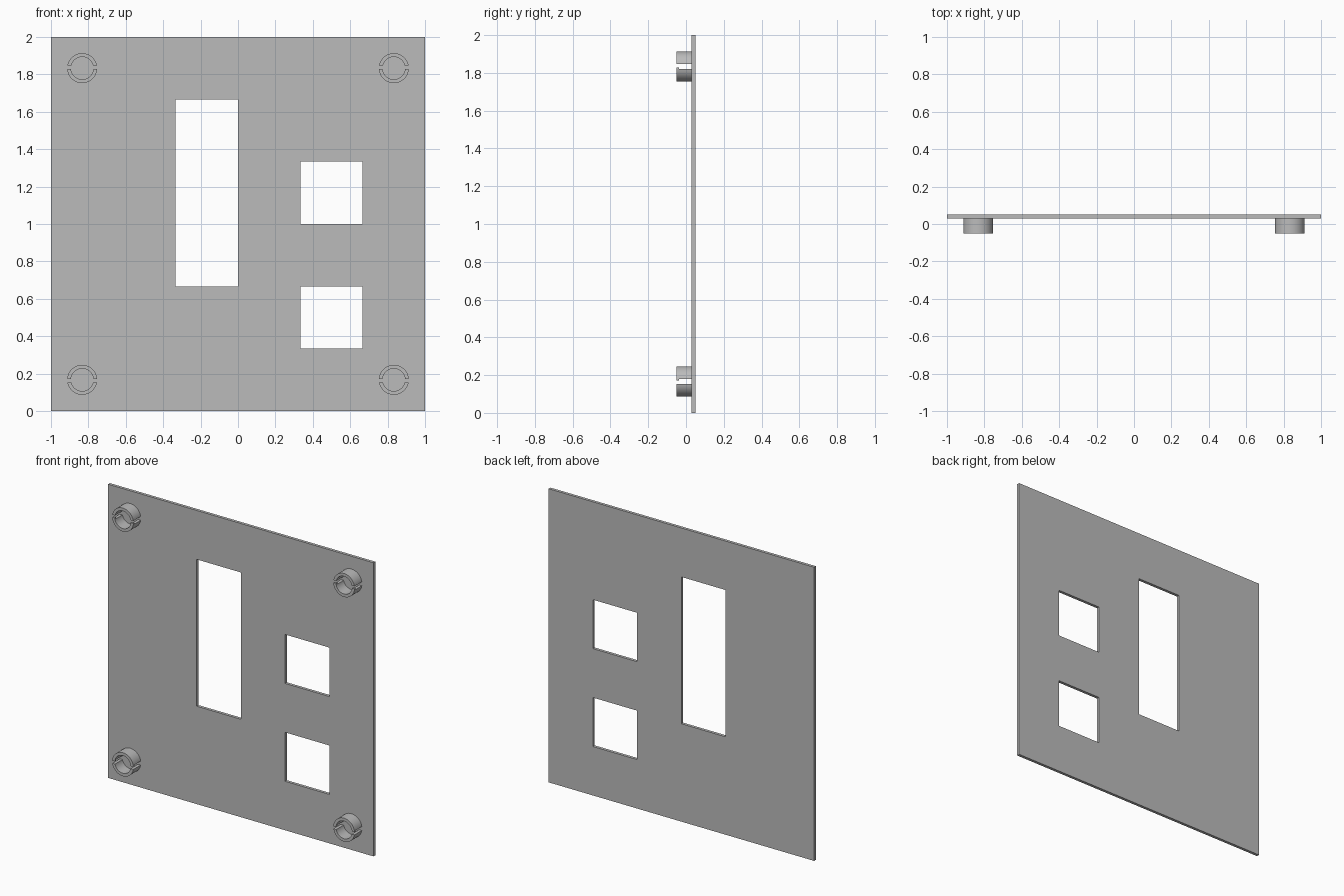
import bpy, bmesh, math
from mathutils import Vector

cube = bpy.data.objects.get("Cube")
if cube:
    bpy.data.objects.remove(cube)

grey = bpy.data.materials.new("plain grey")
grey.use_nodes = True
colour = (0.5, 0.5, 0.5, 1)
grey.diffuse_color = colour
grey.node_tree.nodes["Principled BSDF"].inputs["Base Color"].default_value = colour

FRONT, SEAT, BACK = -0.05, 0.03, 0.05      # peg tips, plate front, plate back
OUTER, INNER, SLOT = 0.08, 0.06, 0.0133    # peg radii and half slot height
CORNER = 5 / 6


def finish(name, bm, smooth=False):
    bmesh.ops.recalc_face_normals(bm, faces=bm.faces)
    mesh = bpy.data.meshes.new(name)
    bm.to_mesh(mesh)
    bm.free()
    mesh.materials.append(grey)
    obj = bpy.data.objects.new(name, mesh)
    bpy.context.collection.objects.link(obj)
    if smooth:
        bpy.ops.object.select_all(action="DESELECT")
        obj.select_set(True)
        bpy.context.view_layer.objects.active = obj
        bpy.ops.object.shade_smooth_by_angle(angle=math.radians(30))
    return obj


def extrude_back(bm, faces, depth):
    new = bmesh.ops.extrude_face_region(bm, geom=faces, use_keep_orig=True)["geom"]
    verts = [g for g in new if isinstance(g, bmesh.types.BMVert)]
    bmesh.ops.translate(bm, verts=verts, vec=(0, depth, 0))


# Plate: a six by six layout with the window cells left out
def is_window(col, row):
    tall = col == 2 and 2 <= row <= 4
    small = col == 4 and row in (1, 3)
    return tall or small


bm = bmesh.new()
grid = [[bm.verts.new((c / 3 - 1, SEAT, r / 3)) for r in range(7)] for c in range(7)]
cells = [bm.faces.new((grid[c][r], grid[c + 1][r], grid[c + 1][r + 1], grid[c][r + 1]))
         for c in range(6) for r in range(6) if not is_window(c, r)]
extrude_back(bm, cells, BACK - SEAT)
finish("panel", bm)


# Half of a split tubular peg, with straight parallel slot edges
def half_ring(bm, centre, side, steps=24):
    rims = []
    for radius in (OUTER, INNER):
        start = math.asin(SLOT / radius)
        rim = []
        for i in range(steps + 1):
            a = start + (math.pi - 2 * start) * i / steps
            offset = Vector((radius * math.cos(a), 0, side * radius * math.sin(a)))
            rim.append(bm.verts.new(centre + offset))
        rims.append(rim)
    out, inn = rims
    faces = [bm.faces.new((out[i], out[i + 1], inn[i + 1], inn[i])) for i in range(steps)]
    extrude_back(bm, faces, SEAT - FRONT)


# Small lip that narrows the slot at the peg tip
def slot_lip(bm, centre, x_side, side):
    x0, x1 = x_side * INNER, x_side * (OUTER - 0.001)
    z0, z1 = side * SLOT, side * 0.004
    corners = [(x0, z0), (x1, z0), (x1, z1), (x0, z1)]
    face = bm.faces.new([bm.verts.new(centre + Vector((x, 0, z))) for x, z in corners])
    extrude_back(bm, [face], 0.014)


for level, level_name in ((1, "upper"), (-1, "lower")):
    for x_side, side_name in ((1, "left"), (-1, "right")):
        centre = Vector((x_side * CORNER, FRONT, 1 + level * CORNER))
        bm = bmesh.new()
        for half in (1, -1):
            half_ring(bm, centre, half)
            slot_lip(bm, centre, half, -level)
        finish(f"{level_name}_{side_name}_peg", bm, smooth=True)
